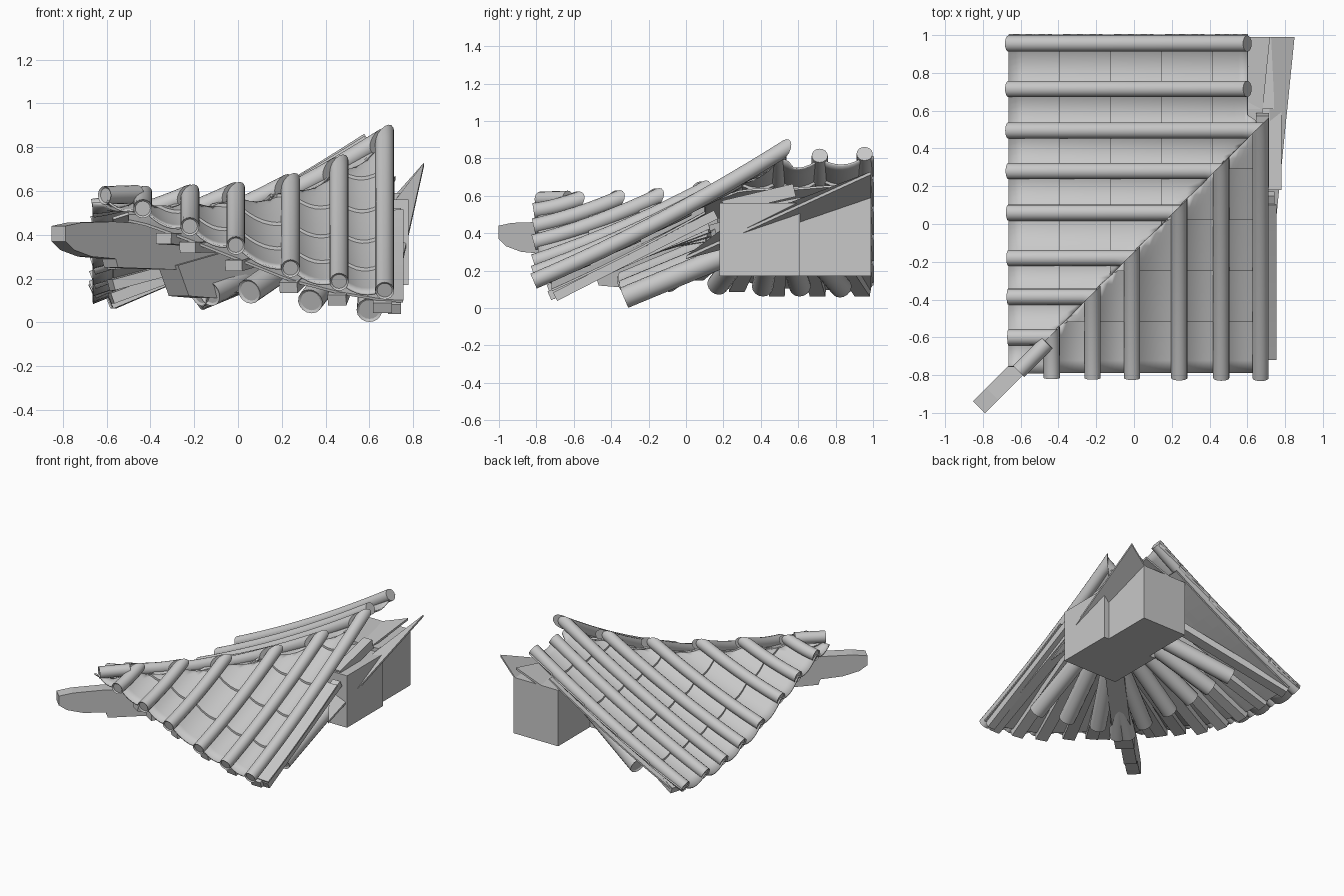
import bpy, bmesh, math
from mathutils import Vector

cube = bpy.data.objects.get("Cube")
if cube:
    bpy.data.objects.remove(cube, do_unlink=True)

grey = bpy.data.materials.new("stone_grey")
grey.use_nodes = True
grey.diffuse_color = (0.58, 0.58, 0.58, 1)
grey.node_tree.nodes["Principled BSDF"].inputs["Base Color"].default_value = grey.diffuse_color

# The hip runs along y = x + HIP; the side slope mirrors the front slope across it
HIP, EAVE, RIDGE = -0.15, -0.8, 0.45
FRONT_RIBS = [-0.435, -0.22, -0.01, 0.24, 0.462, 0.67]
SIDE_RIBS = [-0.45, -0.235, -0.03, 0.21, 0.43, 0.645, 0.865, 1.105]
EAVE_Z = [(-0.62, 0.55), (-0.43, 0.52), (-0.22, 0.44), (0, 0.35), (0.24, 0.25),
          (0.46, 0.19), (0.67, 0.15), (0.9, 0.14), (1.2, 0.135)]
HIP_Z = [(-0.62, 0.565), (-0.43, 0.575), (-0.2, 0.58), (0, 0.59), (0.25, 0.63),
         (0.46, 0.71), (0.67, 0.845), (0.9, 0.87), (1.2, 0.88)]


def lookup(table, a):
    for (a0, z0), (a1, z1) in zip(table, table[1:]):
        if a <= a1:
            return z0 + (z1 - z0) * max(0, a - a0) / (a1 - a0)
    return table[-1][1]


def top_of(a):
    return a + HIP if a < 0.72 else RIDGE


def roof_z(a, v):
    length = max(min(a + HIP, 0.53) - EAVE, 0.15)
    s = (v - EAVE) / length
    low, high = lookup(EAVE_Z, a), lookup(HIP_Z, a)
    return low + (high - low) * s - 0.1 * length * s * (1 - s)


def finish(bm, name, side=False, smooth=False):
    if side:
        for v in bm.verts:
            v.co.x, v.co.y = v.co.y - HIP, v.co.x + HIP
    bmesh.ops.recalc_face_normals(bm, faces=bm.faces)
    mesh = bpy.data.meshes.new(name)
    bm.to_mesh(mesh)
    bm.free()
    mesh.materials.append(grey)
    ob = bpy.data.objects.new(name, mesh)
    bpy.context.collection.objects.link(ob)
    if smooth:
        bpy.ops.object.select_all(action='DESELECT')
        ob.select_set(True)
        bpy.context.view_layer.objects.active = ob
        bpy.ops.object.shade_smooth_by_angle(angle=math.radians(35))
    return ob


def cut_hip(bm):
    geom = bm.verts[:] + bm.edges[:] + bm.faces[:]
    out = bmesh.ops.bisect_plane(bm, geom=geom, plane_co=(0, HIP, 0), plane_no=(-1, 1, 0),
                                 clear_outer=True)
    edges = [e for e in out["geom_cut"] if isinstance(e, bmesh.types.BMEdge)]
    if edges:
        bmesh.ops.holes_fill(bm, edges=edges, sides=0)


def tube(bm, points, radius, sides=16):
    rings = []
    for i, p in enumerate(points):
        d = (points[min(i + 1, len(points) - 1)] - points[max(i - 1, 0)]).normalized()
        across = d.cross(Vector((0, 0, 1))).normalized()
        up = across.cross(d)
        rings.append([bm.verts.new(p + radius * (across * math.cos(t) + up * math.sin(t)))
                      for t in (2 * math.pi * k / sides for k in range(sides))])
    for r0, r1 in zip(rings, rings[1:]):
        for k in range(sides):
            bm.faces.new((r0[k], r0[k - 1], r1[k - 1], r1[k]))
    start = bm.faces.new(rings[0])
    bm.faces.new(rings[-1][::-1])
    bmesh.ops.recalc_face_normals(bm, faces=bm.faces)
    bmesh.ops.inset_individual(bm, faces=[start], thickness=radius * 0.2, depth=-0.008)


def beam(bm, p, q, width, height):
    p, q = Vector(p), Vector(q)
    across = (q - p).cross(Vector((0, 0, 1))).normalized() * width / 2
    up = across.cross(q - p).normalized() * height / 2
    prism(bm, [p - across, p + across, q + across, q - across], up)


def prism(bm, points, offset):
    a = [bm.verts.new(Vector(p) + offset) for p in points]
    b = [bm.verts.new(Vector(p) - offset) for p in points]
    bm.faces.new(a)
    bm.faces.new(b[::-1])
    for k in range(len(a)):
        bm.faces.new((a[k], a[k - 1], b[k - 1], b[k]))


def grid(bm, rows):
    vs = [[bm.verts.new(p) for p in row] for row in rows]
    for r0, r1 in zip(vs, vs[1:]):
        for k in range(len(r0) - 1):
            bm.faces.new((r0[k], r0[k + 1], r1[k + 1], r1[k]))
    bmesh.ops.remove_doubles(bm, verts=bm.verts, dist=0.0005)


def trough(bm, a0, a1, start):
    # Overlapping concave tiles, each row's lower lip lying on the row below
    top = max(top_of(a0), top_of(a1))
    v, rows, step = start, [], 0.27
    while v < top:
        end = min(v + step, top)
        for f in (0, 0.25, 0.5, 0.75, 1):
            y = v + (end - v) * f
            row = []
            for k in range(9):
                g = k / 8
                a = a0 + (a1 - a0) * g
                sag = 0.042 * (1 - (2 * g - 1) ** 2) * min(1, (a1 - a0) / 0.2)
                lift = 0.015 * (1 - f) if y < top_of(a) else 0
                w = min(y, top_of(a))
                row.append((a, w, roof_z(a, w) - 0.012 - sag + lift))
            rows.append(row)
        v = end
    grid(bm, rows)


for side in (False, True):
    label = "side" if side else "front"
    ribs = SIDE_RIBS if side else FRONT_RIBS

    # Round cover tiles
    for n, a in enumerate(ribs):
        bm = bmesh.new()
        end = top_of(a) + (0.06 if a < 0.72 else 0)
        start = EAVE - 0.015
        tube(bm, [Vector((a, y, roof_z(a, y)))
                  for y in (start + (end - start) * i / 12 for i in range(13))], 0.043)
        cut_hip(bm)
        finish(bm, f"{label}_cover_tile_{n + 1}", side, True)

    # Concave pan tiles between the covers
    bm = bmesh.new()
    edges = [-0.6] + ribs + ([1.15] if side else [])
    for a0, a1 in zip(edges, edges[1:]):
        trough(bm, a0, a1, -0.815 if side else -0.79)
    pans = finish(bm, f"{label}_pan_tiles", side, True)
    pans.modifiers.new("thickness", 'SOLIDIFY').thickness = 0.01

    # Sheathing under the tiles
    bm = bmesh.new()
    right = 1.14 if side else 0.755
    cols = [-0.5 + (right + 0.5) * k / 30 for k in range(31)]
    top = 0.3 if side else 0.1
    rows = []
    for i in range(13):
        y = -0.72 + (top + 0.72) * i / 12
        rows.append([(a, min(y, top_of(a)), roof_z(a, min(y, top_of(a))) - 0.08) for a in cols])
    grid(bm, rows)
    board = finish(bm, f"{label}_sheathing", side)
    board.modifiers.new("thickness", 'SOLIDIFY').thickness = 0.012

    # Square upper rafters fanning out to the eave beneath the covers
    bm = bmesh.new()
    for a in [-0.33] + ribs[1:]:
        beam(bm, (a - 0.01, -0.73, max(roof_z(a, -0.73) - 0.115, 0.085 if side else 0.06)),
             (0.3 + 0.42 * (a + 0.2), 0.12, 0.38 + 0.1 * min(a, 0.7)), 0.085, 0.05)
    if not side:
        beam(bm, (0.715, -0.7, 0.06), (0.715, 0.16, 0.5), 0.06, 0.05)
    finish(bm, f"{label}_upper_rafters", side)

    # Round lower rafters
    bm = bmesh.new()
    lower = [(-0.13, 0.13), (0.05, 0.14), (0.33, 0.095), (0.6, 0.055)]
    if side:
        lower = [(-0.13, 0.13), (0.05, 0.14), (0.32, 0.125), (0.56, 0.115), (0.76, 0.115), (0.98, 0.11)]
    for a, z in lower:
        tube(bm, [Vector((a, -0.33, z)), Vector((0.38 + 0.4 * a, 0.25, z + 0.24))], 0.058)
    finish(bm, f"{label}_lower_rafters", side, True)

# Short cover at the hip's tip
bm = bmesh.new()
tube(bm, [Vector((-0.61, -0.78, 0.58)), Vector((-0.46, -0.63, 0.585))], 0.042)
finish(bm, "hip_end_tile", smooth=True)

# Corner beams, drawn as side profiles along the hip
UPPER = [(-0.82, 0.37), (-0.82, 0.44), (-0.75, 0.455), (-0.6, 0.46), (-0.3, 0.44), (0.35, 0.48),
         (0.35, 0.3), (-0.3, 0.24), (-0.58, 0.25), (-0.59, 0.29), (-0.7, 0.3), (-0.78, 0.33)]
LOWER = [(-0.27, 0.12), (-0.32, 0.26), (0.38, 0.46), (0.38, 0.25), (-0.15, 0.11)]
for name, profile, half in (("upper_corner_beam", UPPER, 0.045), ("lower_corner_beam", LOWER, 0.065)):
    bm = bmesh.new()
    prism(bm, [(x, x + HIP, z) for x, z in profile], Vector((1, -1, 0)).normalized() * half)
    finish(bm, name)

# Core block carrying the rafters
for name, x0, x1, y0, y1, z1 in (("core_block_front", 0.32, 0.78, 0.18, 0.61, 0.56),
                                 ("core_block_back", 0.37, 0.74, 0.61, 0.99, 0.59)):
    bm = bmesh.new()
    mid = (z1 + 0.17) / 2
    prism(bm, [(x0, y0, mid), (x1, y0, mid), (x1, y1, mid), (x0, y1, mid)],
          Vector((0, 0, (z1 - 0.17) / 2)))
    finish(bm, name)

# Tie beam and pointed boards at the cut edge
bm = bmesh.new()
beam(bm, (0.68, 0.2, 0.54), (0.68, 0.58, 0.63), 0.07, 0.07)
finish(bm, "tie_beam")
bm = bmesh.new()
lift = Vector((0, 0, 0.008))
prism(bm, [(0.85, 0.99, 0.722), (0.75, 0, 0.27), (0.62, 0.2, 0.42), (0.68, 0.99, 0.53)], lift)
prism(bm, [(0.72, 0.99, 0.66), (0.64, 0.2, 0.5), (0.45, 0.3, 0.5), (0.45, 0.99, 0.56)], lift)
finish(bm, "edge_boards")
